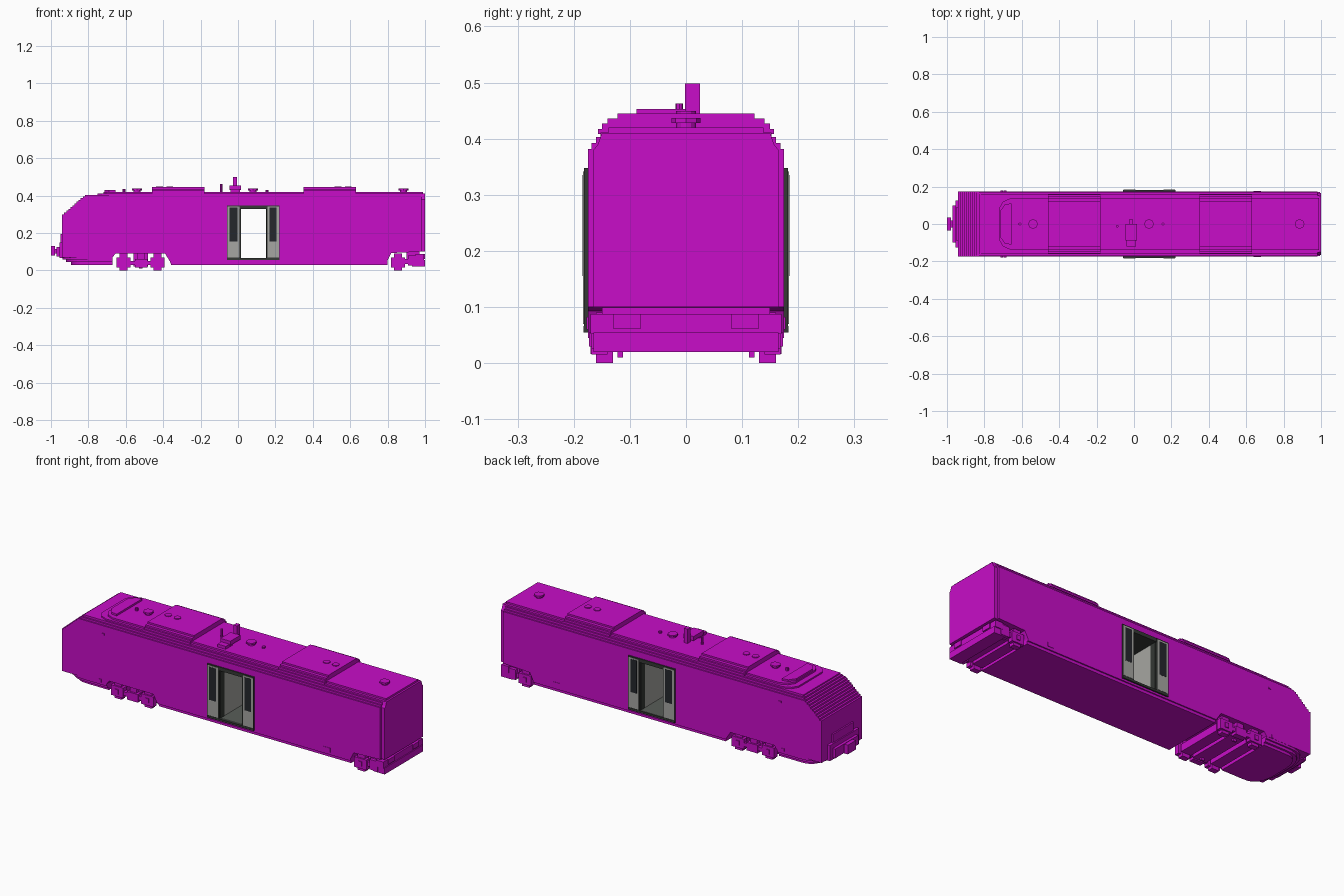
import bpy, bmesh
from math import sin, cos, pi

cube = bpy.data.objects.get("Cube")
if cube:
    bpy.data.objects.remove(cube, do_unlink=True)


def material(name, rgb):
    m = bpy.data.materials.new(name)
    m.use_nodes = True
    m.diffuse_color = (*rgb, 1)
    m.node_tree.nodes["Principled BSDF"].inputs["Base Color"].default_value = (*rgb, 1)
    return m


MAGENTA = material("magenta paint", (.58, .004, .58))
GREY = material("light grey", (.38, .38, .36))
DARK = material("dark trim", (.035, .04, .035))
GLASS = material("dark glass", (.018, .02, .025))
FLOOR = material("floor grey", (.1, .11, .1))


def prism(name, pts, axis, lo, hi, mat=MAGENTA):
    """Extrude a 2D outline along an axis between two positions."""
    place = {"x": lambda p, d: (d, p[0], p[1]),
             "y": lambda p, d: (p[0], d, p[1]),
             "z": lambda p, d: (p[0], p[1], d)}[axis]
    bm = bmesh.new()
    rings = [[bm.verts.new(place(p, d)) for p in pts] for d in (lo, hi)]
    for r in rings:
        bm.faces.new(r)
    n = len(pts)
    for i in range(n):
        j = (i + 1) % n
        bm.faces.new((rings[0][i], rings[0][j], rings[1][j], rings[1][i]))
    bmesh.ops.recalc_face_normals(bm, faces=bm.faces)
    me = bpy.data.meshes.new(name)
    bm.to_mesh(me)
    bm.free()
    me.materials.append(mat)
    ob = bpy.data.objects.new(name, me)
    bpy.context.collection.objects.link(ob)
    return ob


def box(name, x, y, z, mat=MAGENTA):
    return prism(name, [(x[0], y[0]), (x[1], y[0]), (x[1], y[1]), (x[0], y[1])], "z", *z, mat)


def both_sides(name, x, y, z, mat=MAGENTA):
    for s, side in ((1, "back"), (-1, "front")):
        box(f"{side}_{name}", x, sorted((s * y[0], s * y[1])), z, mat)


def disc(name, x, y, r, z, sides=12):
    ring = [(x + r * cos(2 * pi * i / sides), y + r * sin(2 * pi * i / sides)) for i in range(sides)]
    return prism(name, ring, "z", *z)


def mirrored(half):
    return half + [(-y, z) for y, z in reversed(half)]


def cut(ob, tool, operation):
    mod = ob.modifiers.new("cut", "BOOLEAN")
    mod.operation, mod.solver, mod.object = operation, "EXACT", tool
    bpy.context.view_layer.objects.active = ob
    bpy.ops.object.modifier_apply(modifier=mod.name)
    bpy.data.objects.remove(tool, do_unlink=True)


# Body shell: stepped cross-section trimmed by the side outline
section = mirrored([(.168, .03), (.168, .045), (.175, .045), (.175, .382), (.168, .382),
                    (.168, .392), (.16, .392), (.16, .403)])
outline = [(-.94, .07)]
for i in range(11):
    x, z = -.94 + .011 * i, .3 + .0096 * i
    outline += [(x, z), (x + .011, z)]
outline += [(-.819, .5), (.98, .5), (.98, .1), (.82, .093), (.8, .055), (.8, .01),
            (-.35, .01), (-.365, .05), (-.39, .09), (-.655, .09), (-.67, .07)]
body = prism("body_shell", section, "x", -1.2, 1.2)
cut(body, prism("outline_cutter", outline, "y", -.3, .3), "INTERSECT")
cut(body, box("doorway_cutter", (.006, .159), (-.3, .3), (.06, .335)), "DIFFERENCE")

# Narrower rear end cap
prism("rear_end_cap", mirrored([(.165, .1), (.165, .38), (.157, .39), (.15, .41)]), "x", .97, 1)

# Rounded, stepped nose skirt
for i, (front, w, lo, hi) in enumerate(((.895, .155, .03, .044), (.92, .166, .044, .058),
                                        (.94, .174, .058, .072))):
    arc = [(-.8 - (front - .8) * sin(t * pi / 16) ** .7, w * cos(t * pi / 16) ** .7)
           for t in range(8)]
    half = [(-.67, w)] + arc
    prism(f"nose_skirt_{i}", half + [(x, -y) for x, y in reversed(half)], "z", lo, hi)

# Coupler and buffer assembly on the nose
box("coupler_plate", (-.955, -.93), (-.125, .125), (.065, .15))
box("coupler_upper_plate", (-.948, -.93), (-.09, .09), (.15, .195))
box("coupler_frame", (-.97, -.95), (-.1, .1), (.075, .125))
box("coupler_shaft", (-.99, -.96), (-.018, .018), (.09, .115))
box("coupler_head", (-1, -.978), (-.035, .035), (.08, .13))

# Roof decks with a chamfered front
for i, (front, w, lo, hi) in enumerate(((-.75, .152, .395, .411), (-.72, .138, .411, .42))):
    half = [(.99, w), (front + .06, w), (front + .02, w - .018), (front, w - .05)]
    prism(f"roof_deck_{i}", half + [(x, -y) for x, y in reversed(half)], "z", lo, hi)
half = [(-.655, .11), (-.69, .105), (-.715, .07)]
prism("roof_fairing", half + [(x, -y) for x, y in reversed(half)], "z", .415, .43)

# Roof air units with round fans
unit = mirrored([(.157, .408), (.157, .417), (.15, .417), (.15, .427), (.14, .427),
                 (.14, .436), (.122, .436), (.122, .445)])
for i, (x0, x1, fans) in enumerate(((-.46, -.18, (-.42, -.365)), (.35, .63, (.535, .59)))):
    prism(f"roof_air_unit_{i}", unit, "x", x0, x1)
    for j, x in enumerate(fans):
        disc(f"roof_fan_{i}_{j}", x, 0, .018, (.44, .449))

# Roof hatches and small fittings
for i, x in enumerate((-.54, .08, .885)):
    disc(f"roof_hatch_base_{i}", x, 0, .018, (.415, .43))
    disc(f"roof_hatch_{i}", x, 0, .026, (.428, .437), 8)
for i, (x, z) in enumerate(((-.61, .436), (.155, .43))):
    disc(f"roof_stud_{i}", x, 0, .008, (.41, z), 8)
disc("thin_antenna", -.09, -.012, .007, (.41, .463), 8)
box("mast_base", (-.04, .01), (-.12, -.06), (.415, .436))
box("mast_arm", (-.045, .015), (-.088, .0), (.43, .453))
box("mast_post", (-.027, -.005), (-.002, .025), (.415, .498))

# Doors: sliding panels, windows, header and sill on both sides
for i, (x0, x1) in enumerate(((-.06, .012), (.153, .222))):
    both_sides(f"door_frame_{i}", (x0, x1), (.168, .182), (.06, .348), DARK)
    both_sides(f"door_panel_{i}", (x0 + .004, x1 - .004), (.18, .1832), (.07, .342), GREY)
    both_sides(f"door_window_{i}", (x0 + .015, x1 - .015), (.182, .1842), (.155, .335), GLASS)
both_sides("door_header", (.012, .153), (.165, .181), (.328, .348), DARK)
both_sides("door_sill", (-.06, .222), (.165, .183), (.055, .066), DARK)

# Vestibule lining through the car
box("vestibule_floor", (.005, .16), (-.172, .172), (.058, .066), FLOOR)
box("vestibule_ceiling", (.005, .16), (-.172, .172), (.328, .337), DARK)
for i, x in enumerate((.005, .151)):
    box(f"vestibule_wall_{i}", (x, x + .009), (-.17, .17), (.06, .335), GREY)
    both_sides(f"door_post_{i}", (x - .001, x + .0105), (.14, .172), (.06, .335), DARK)

# Front and rear running gear
for i, x in enumerate((-.612, -.43, .855)):
    both_sides(f"axle_box_{i}", (x - .022, x + .022), (.13, .16), (0, .09))
    both_sides(f"axle_cover_{i}", (x - .037, x + .037), (.14, .168), (.015, .07))
    both_sides(f"axle_bolt_{i}", (x - .01, x + .01), (.16, .173), (.03, .055))
    box(f"axle_beam_{i}", (x - .03, x + .03), (-.13, .13), (.02, .06))
both_sides("bogie_side_frame", (-.575, -.465), (.14, .166), (.03, .05))
both_sides("bogie_damper", (-.55, -.485), (.14, .17), (.016, .06))
both_sides("bogie_bracket", (-.54, -.5), (.13, .16), (.055, .092))
both_sides("bogie_foot", (-.53, -.51), (.112, .122), (.01, .05))
box("bogie_cross_beam", (-.56, -.48), (-.14, .14), (.022, .092))
box("rear_bogie_tie", (.88, .93), (-.16, .16), (.035, .06))
both_sides("rear_bogie_arm", (.91, .96), (.13, .168), (.025, .08))
box("rear_beam", (.93, 1), (-.165, .165), (.02, .055))
box("rear_buffer_beam", (.95, .995), (-.17, .17), (.052, .088))
both_sides("rear_buffer", (.95, 1), (.08, .13), (.062, .088))
box("rear_body_mount", (.9, .97), (-.15, .15), (.05, .105))

# Small side fittings
both_sides("upper_side_lamp", (-.697, -.682), (.17, .179), (.333, .342))
both_sides("lower_side_lamp", (-.715, -.7), (.17, .178), (.072, .088))
both_sides("side_socket", (.64, .68), (.17, .177), (.06, .082))
